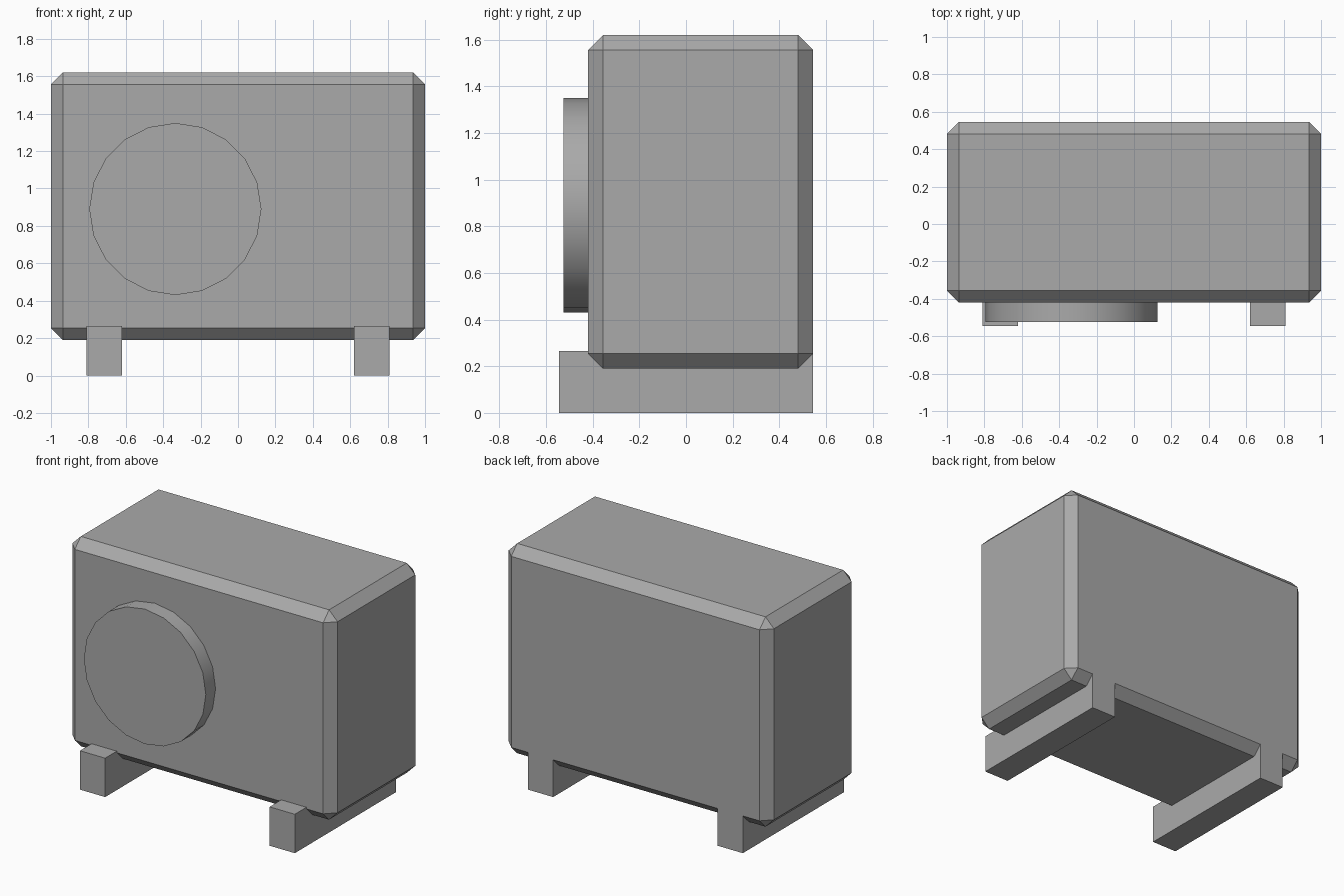
import bpy
import math

cube = bpy.data.objects.get("Cube")
if cube:
    bpy.data.objects.remove(cube, do_unlink=True)

# Single flat grey
grey = bpy.data.materials.new("grey")
grey.use_nodes = True
colour = (0.4, 0.4, 0.4, 1)
grey.diffuse_color = colour
grey.node_tree.nodes["Principled BSDF"].inputs["Base Color"].default_value = colour


def box(name, low, high):
    """Box spanning two opposite corners."""
    centre = [(a + b) / 2 for a, b in zip(low, high)]
    bpy.ops.mesh.primitive_cube_add(size=1, location=centre)
    ob = bpy.context.object
    ob.name = name
    ob.scale = [b - a for a, b in zip(low, high)]
    bpy.ops.object.transform_apply(location=False, rotation=False, scale=True)
    ob.data.materials.append(grey)
    return ob


# Casing with chamfered edges
casing = box("casing", (-1, -0.42, 0.19), (1, 0.545, 1.62))
chamfer = casing.modifiers.new("chamfer", "BEVEL")
chamfer.width = 0.064
chamfer.segments = 1

# Two support rails running front to back
for side, name in ((-1, "right_foot"), (1, "left_foot")):
    x = side * 0.715
    box(name, (x - 0.095, -0.545, 0), (x + 0.095, 0.545, 0.265))

# Round fan cover on the front
bpy.ops.mesh.primitive_cylinder_add(
    vertices=20, radius=0.46, depth=0.205,
    location=(-0.335, -0.4225, 0.89), rotation=(math.pi / 2, 0, 0))
fan = bpy.context.object
fan.name = "fan_cover"
fan.data.materials.append(grey)
bpy.ops.object.shade_smooth_by_angle(angle=math.radians(30))
